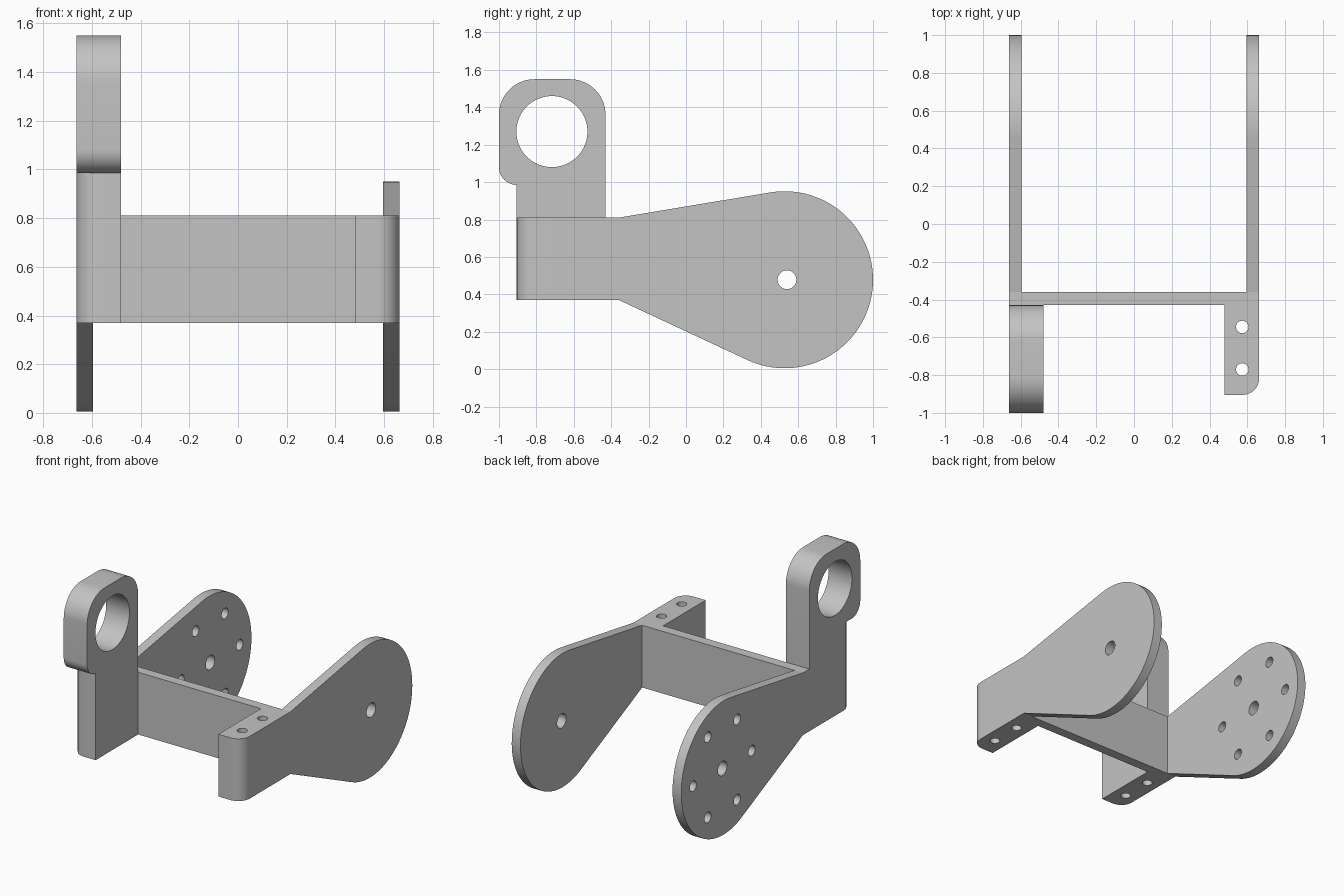
import bpy, bmesh
from math import sin, cos, pi, radians, atan2, acos, hypot
from mathutils import Vector

cube = bpy.data.objects.get("Cube")
if cube:
    bpy.data.objects.remove(cube, do_unlink=True)

grey = bpy.data.materials.new("plain grey")
grey.use_nodes = True
grey.diffuse_color = (0.55, 0.55, 0.55, 1)
grey.node_tree.nodes["Principled BSDF"].inputs["Base Color"].default_value = grey.diffuse_color

OUT, ARM_IN, TAB_IN = 0.663, 0.595, 0.48    # distances from the centre plane
FRONT, WALL, BACK = -0.905, -0.43, -0.36    # tab front, wall front, wall back
LOW, HIGH, NECK, TOP = 0.37, 0.81, 0.985, 1.55


def arc(cx, cy, r, start, end, steps=16):
    """Points on an arc, angles in degrees."""
    angles = [radians(start + (end - start) * i / steps) for i in range(steps + 1)]
    return [(cx + r * cos(a), cy + r * sin(a)) for a in angles]


def prism(name, profile, axis, low, high):
    """Extrude a profile along x (points are y, z) or z (points are x, y)."""
    place = (lambda p, h: (h, *p)) if axis == "x" else (lambda p, h: (*p, h))
    bm = bmesh.new()
    face = bm.faces.new([bm.verts.new(place(p, low)) for p in profile])
    grown = bmesh.ops.extrude_face_region(bm, geom=[face])["geom"]
    shift = Vector(place((0, 0), high - low))
    bmesh.ops.translate(bm, verts=[g for g in grown if isinstance(g, bmesh.types.BMVert)], vec=shift)
    bmesh.ops.recalc_face_normals(bm, faces=bm.faces)
    mesh = bpy.data.meshes.new(name)
    bm.to_mesh(mesh)
    bm.free()
    obj = bpy.data.objects.new(name, mesh)
    bpy.context.collection.objects.link(obj)
    mesh.materials.append(grey)
    return obj


def activate(obj):
    bpy.ops.object.select_all(action="DESELECT")
    obj.select_set(True)
    bpy.context.view_layer.objects.active = obj


def drill(obj, axis, holes, low, high, steps=32):
    """Cut round holes (u, v, radius) through a part."""
    for u, v, r in holes:
        cutter = prism("cutter", arc(u, v, r, 0, 360, steps)[:-1], axis, low, high)
        cutter.hide_render = True
        activate(obj)
        mod = obj.modifiers.new("hole", "BOOLEAN")
        mod.operation, mod.solver, mod.object = "DIFFERENCE", "EXACT", cutter
        bpy.ops.object.modifier_apply(modifier=mod.name)
        bpy.data.objects.remove(cutter, do_unlink=True)


def finish(obj):
    activate(obj)
    bpy.ops.object.shade_smooth_by_angle(angle=radians(30))


def mirrored(points):
    return [(-x, y) for x, y in reversed(points)]


# Cross wall with a rounded, drilled mounting tab at each end
tab = [(TAB_IN, WALL), (TAB_IN, FRONT)]
tab += arc(OUT - 0.09, FRONT + 0.09, 0.09, -90, 0)
half = tab + [(OUT, BACK)]
wall = prism("cross_wall", half + mirrored(half), "z", LOW, HIGH)
drill(wall, "z", [(s * 0.573, y, 0.033) for s in (-1, 1) for y in (-0.545, -0.77)], LOW - 0.1, HIGH + 0.1)
finish(wall)

# Teardrop side arms: straight edges tangent to a large round end
cy, cz, cr = 0.527, 0.478, 0.473


def tangent(z, side):
    dy, dz = BACK - cy, z - cz
    return (atan2(dz, dy) + side * acos(cr / hypot(dy, dz))) * 180 / pi


arm = [(BACK, LOW)] + arc(cy, cz, cr, tangent(LOW, 1) % 360 - 360, tangent(HIGH, -1), 64) + [(BACK, HIGH)]
hub = (0.54, cz, 0.05)
bolts = [(*p, 0.037) for p in arc(hub[0], hub[1], 0.328, 0, 300, 5)]
for name, low, high, holes in (("left_arm", ARM_IN, OUT, [hub]),
                               ("right_arm", -OUT, -ARM_IN, [hub] + bolts)):
    obj = prism(name, arm, "x", low, high)
    drill(obj, "x", holes, low - 0.1, high + 0.1)
    finish(obj)

# Neck rising from the right tab
neck = prism("post_neck", mirrored(tab + [(OUT, WALL)]), "z", HIGH, NECK)
finish(neck)

# Rounded eye block with a large bore
eye = [(WALL, NECK)] + arc(WALL - 0.19, TOP - 0.19, 0.19, 0, 90)
eye += arc(-0.81, TOP - 0.19, 0.19, 90, 180)
eye += arc(FRONT, NECK + 0.095, 0.095, 180, 270)
block = prism("eye_block", eye, "x", -OUT, -TAB_IN)
drill(block, "x", [(-0.717, 1.27, 0.19)], -0.8, -0.3, 64)
finish(block)
